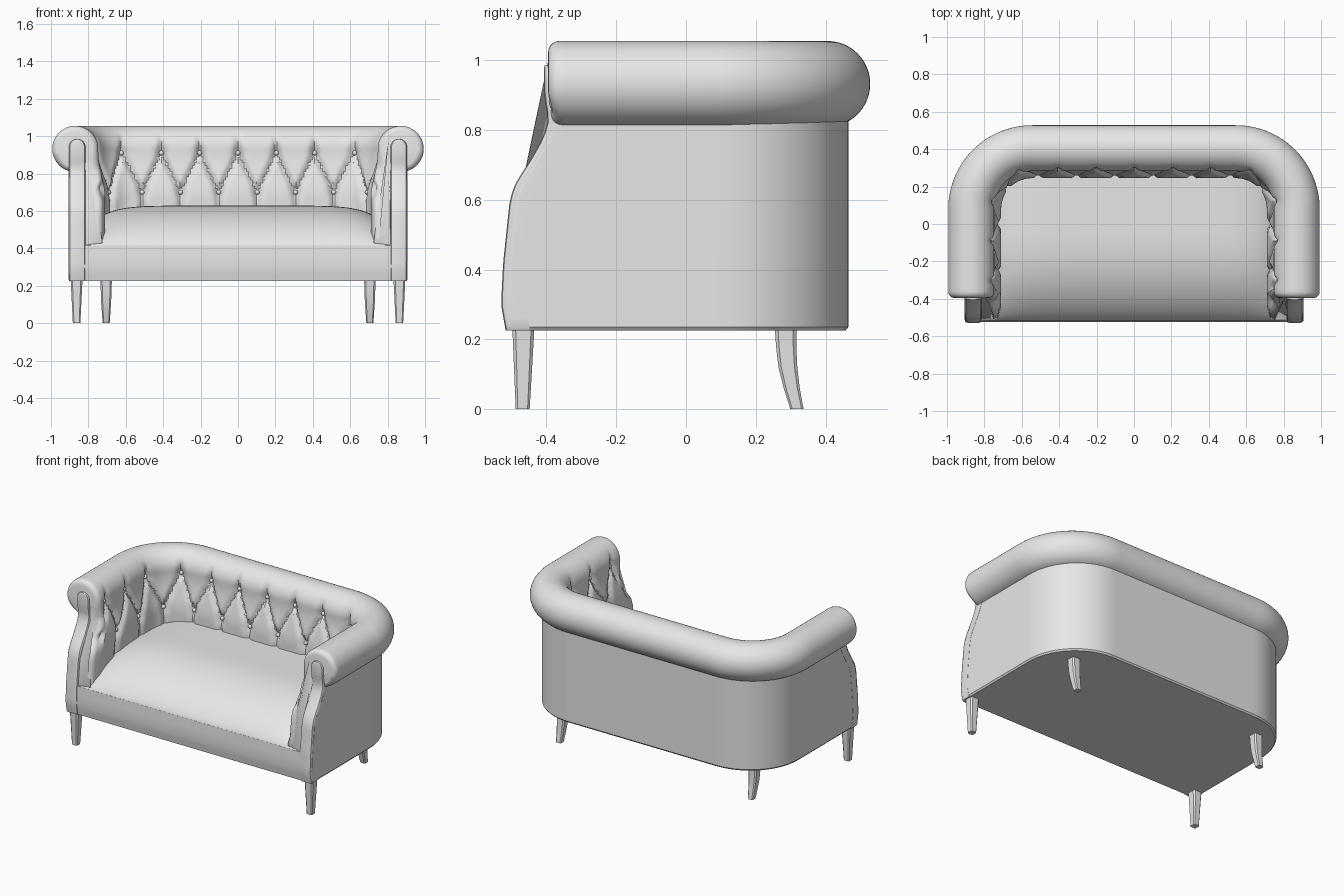
import bpy, bmesh, math
from mathutils import Vector

cube = bpy.data.objects.get("Cube")
if cube:
    bpy.data.objects.remove(cube)

fabric = bpy.data.materials.new("light_grey_fabric")
fabric.use_nodes = True
fabric.diffuse_color = (0.8, 0.8, 0.8, 1)
fabric.node_tree.nodes["Principled BSDF"].inputs["Base Color"].default_value = (0.8, 0.8, 0.8, 1)
parts = []


def finish(name, bm):
    bmesh.ops.recalc_face_normals(bm, faces=bm.faces)
    mesh = bpy.data.meshes.new(name)
    bm.to_mesh(mesh)
    bm.free()
    mesh.materials.append(fabric)
    ob = bpy.data.objects.new(name, mesh)
    bpy.context.collection.objects.link(ob)
    parts.append(ob)
    return ob


def loft(name, rings):
    """Skin closed rings of equal length and cap both ends."""
    bm = bmesh.new()
    rows = [[bm.verts.new(p) for p in ring] for ring in rings]
    n = len(rows[0])
    for a, b in zip(rows, rows[1:]):
        for i in range(n):
            j = (i + 1) % n
            bm.faces.new((a[i], a[j], b[j], b[i]))
    bm.faces.new(rows[0])
    bm.faces.new(rows[-1])
    return finish(name, bm)


def smooth(t):
    t = max(0, min(1, t))
    return t * t * (3 - 2 * t)


# S-shaped front line of the arms: (height, y)
FRONT = [(.225, -.505), (.3, -.518), (.42, -.512), (.6, -.493), (.64, -.48), (.68, -.456),
         (.72, -.43), (.78, -.397), (.83, -.383), (.9, -.395), (1.1, -.395)]


def front(z):
    for (z0, y0), (z1, y1) in zip(FRONT, FRONT[1:]):
        if z <= z1:
            return y0 + (y1 - y0) * (z - z0) / (z1 - z0)
    return FRONT[-1][1]


# U-shaped plan: straight back, round corner, straight arm
BACK, RADIUS, BEND, END = .545, .36, .2, 1.32
ARM = BACK + BEND * math.pi / 2


def place(s, d, z, cy):
    a = abs(s)
    th = max(0, min(math.pi / 2, (a - BACK) / BEND))
    f = max(0, (a - ARM) / (END - ARM))
    x = min(a, BACK) + math.sin(th) * (RADIUS + d)
    y = cy + math.cos(th) * (RADIUS + d) + f * (front(z) - cy)
    return Vector((math.copysign(x, s), y, z))


# Outer shell below the roll
count = 120
path = [END * (2 * i / count - 1) for i in range(count + 1)]
shell = [(-.008, .225), (0, .235)] + [(0, .235 + .025 * i) for i in range(1, 25)]
shell += [(-.085, .835), (-.085, .225)]
loft("outer_shell", [[place(s, d, z, .105) for d, z in shell] for s in path])

# Base block with the front rail
base = []
for z, d in ((.225, -.02), (.232, -.012), (.26, -.012), (.3, -.012), (.36, -.012), (.41, -.012), (.416, -.018)):
    ring = [place(s, d, z, .105) for s in path]
    for p in (ring[0], ring[-1]):
        p.y -= .006
    base.append(ring)
loft("base_and_front_rail", base)

# Buttoned padding and rolled top
PITCH, HIGH, LOW = .205, .91, .70


def dent(s, z):
    a = abs((s + PITCH / 2) % PITCH - PITCH / 2)
    line = PITCH / 2 * max(0, min(1, (HIGH - z) / (HIGH - LOW)))
    fold = .02 * math.exp(-((a - line) / .016) ** 2)
    r = min(math.hypot(a, z - HIGH), math.hypot(PITCH / 2 - a, z - LOW))
    return (fold + .016 * math.exp(-(r / .03) ** 2)) * smooth((1.03 - z) / .09)


def inner(z):
    return -.158 - .037 * smooth((HIGH - z) / .24)


pad = []
for i in range(41):
    t = math.radians(-110 + 295 * i / 40)
    pad.append((-.035 + .123 * math.cos(t), .932 + .123 * math.sin(t)))
pad += [(inner(z), z) for z in [.905 - .0155 * i for i in range(33)]]
pad += [(-.05, .40), (-.05, .6), (-.05, .79)]
normals = []
for i in range(len(pad)):
    t = Vector(pad[(i + 1) % len(pad)]) - Vector(pad[i - 1])
    normals.append(Vector((-t.y, t.x)).normalized())

steps = 230
limit = END - .05
stations = [(limit * (2 * i / steps - 1), 0, 0) for i in range(steps + 1)]
# Rounded arm ends
rim = []
for i in range(6):
    t = math.pi / 2 * i / 5
    rim.append((END, .032 * (1 - math.cos(t)), .032 * (1 - math.sin(t))))
stations = [(-s, k, e) for s, k, e in reversed(rim)] + stations + rim
rings = []
for s, k, e in stations:
    ring = []
    for (d, z), n in zip(pad, normals):
        push = dent(s, z) if d < -.1 else 0
        p = place(s, d + n.x * k + push, z, .08)
        p.z += n.y * k
        p.y += e
        ring.append(p)
    rings.append(ring)
loft("buttoned_padding_and_roll", rings)

# Buttons
bm = bmesh.new()
for z, start, last in ((HIGH, 0, 6), (LOW, PITCH / 2, 5)):
    places = {sign * (start + PITCH * k) for k in range(last + 1) for sign in (-1, 1)}
    for s in sorted(places):
        made = bmesh.ops.create_uvsphere(bm, u_segments=12, v_segments=8, radius=.013)
        bmesh.ops.translate(bm, verts=made["verts"], vec=place(s, inner(z) + .028, z, .08))
finish("buttons", bm)

# Domed seat
bm = bmesh.new()
bmesh.ops.create_grid(bm, x_segments=56, y_segments=40, size=1)
for v in bm.verts:
    u = (v.co.y + 1) / 2
    y = -.518 + .82 * u ** 1.7
    t = min(1, (y + .518) / .5)
    rise = max(0, 1 - (1 - t) ** 2.4) ** .75
    side = math.sin(v.co.x * math.pi / 2)
    crown = max(0, 1 - abs(side) ** 7) ** .5
    v.co = (.818 * side, y, .414 + .215 * rise * crown)
finish("seat_cushion", bm)


def post_ring(side, z, w):
    y = front(z) - .012
    half = [(1, .07), (1, .03), (.97, .012), (.85, .003), (.6, 0)]
    loop = half + [(-x, d) for x, d in reversed(half)]
    return [(side * .86 + w * x, y + d, z) for x, d in loop]


def leg(name, sections):
    """Tapered square leg with chamfered corners."""
    loop = [(1, .7), (.7, 1), (-.7, 1), (-1, .7), (-1, -.7), (-.7, -1), (.7, -1), (1, -.7)]
    loft(name, [[(x + r * u, y + r * v, z) for u, v in loop] for x, y, z, r in sections])


for side, label in ((1, "left"), (-1, "right")):
    # Front facing of each arm with a round top
    levels = [(.225, .042), (.232, .046)] + [(.232 + .0295 * i, .046) for i in range(1, 25)]
    for i in range(1, 8):
        t = math.pi / 2 * i / 8
        levels.append((.94 + .045 * math.sin(t), .046 * math.cos(t)))
    loft(label + "_arm_facing", [post_ring(side, z, w) for z, w in levels])
    # Legs
    x = side * .863
    leg(label + "_front_leg", [(x, -.466, .24, .032), (x, -.467, .12, .026), (x, -.468, 0, .02)])
    x = side * .705
    leg(label + "_rear_leg", [(x, .285, .24, .031), (x, .287, .18, .029), (x, .292, .12, .027),
                              (x, .303, .06, .023), (x, .318, 0, .019)])

# Smooth shading with kept edges
bpy.ops.object.select_all(action='DESELECT')
for ob in parts:
    ob.select_set(True)
bpy.context.view_layer.objects.active = parts[0]
bpy.ops.object.shade_smooth_by_angle(angle=math.radians(35))
